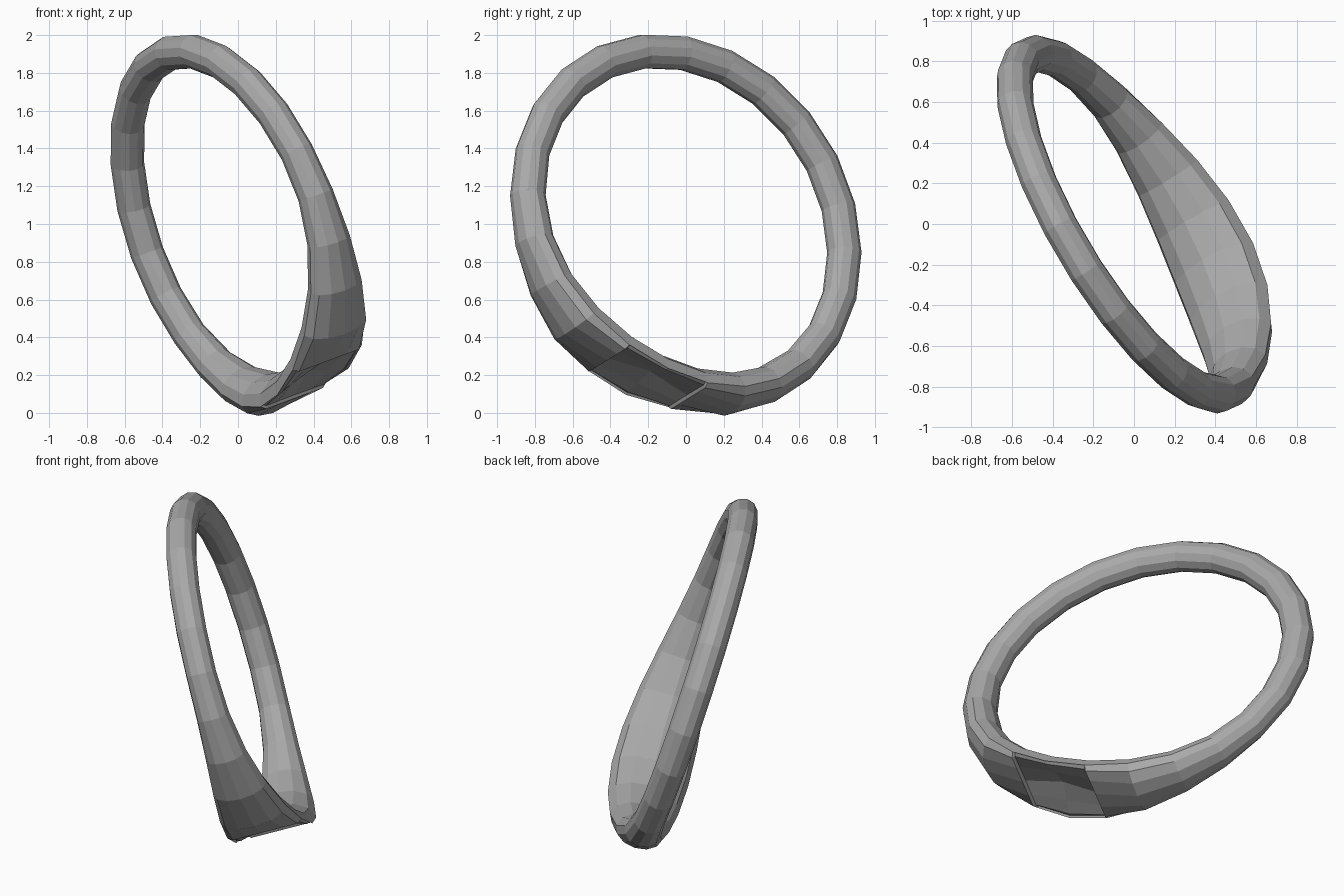
import bpy, bmesh
from math import sin, cos, pi, radians
from mathutils import Vector

cube = bpy.data.objects.get("Cube")
if cube:
    bpy.data.objects.remove(cube, do_unlink=True)

SEGMENTS, SIDES = 24, 12
RADIUS, THICK = 0.962, 0.092

# Tilted frame of the ring: axis, direction to the signet, tangent there
center = Vector((-0.035, 0, 1.0))
axis = Vector((0.817, 0.49, 0.302)).normalized()
to_signet = Vector((0.42, -0.2, -0.81))
to_signet = (to_signet - axis * to_signet.dot(axis)).normalized()
tangent = axis.cross(to_signet)


def flare(angle):
    """Zero at the slim back of the band, one at the signet."""
    return max(0, cos(angle + radians(4))) ** 2.5


def radial(angle):
    return to_signet * cos(angle) + tangent * sin(angle)


# Band: flared oval sections swept around the circle, thicker inside the signet
bm = bmesh.new()
rings = []
for i in range(SEGMENTS):
    angle = 2 * pi * i / SEGMENTS
    swell = flare(angle)
    near_signet = i in (0, 1, SEGMENTS - 1)
    ring = []
    for j in range(SIDES):
        phi = 2 * pi * j / SIDES
        rise = THICK * sin(phi)
        if rise < 0:
            rise *= 1 + 0.5 * swell
        if near_signet:
            rise = min(rise, 0.02)      # flattened top of the signet
        point = center + radial(angle) * (RADIUS + rise)
        ring.append(bm.verts.new(point + axis * (0.088 + 0.143 * swell) * cos(phi)))
    rings.append(ring)

signet_faces = []
for i in range(SEGMENTS):
    a, b = rings[i], rings[(i + 1) % SEGMENTS]
    for j in range(SIDES):
        k = (j + 1) % SIDES
        face = bm.faces.new((a[j], b[j], b[k], a[k]))
        if i in (0, SEGMENTS - 1) and j < SIDES // 2:
            signet_faces.append(face)
bmesh.ops.recalc_face_normals(bm, faces=bm.faces[:])

# Signet recess: thin rim and a floor that sinks towards the middle
bmesh.ops.inset_region(bm, faces=signet_faces, thickness=0.012, use_even_offset=True)
for v in {v for f in signet_faces for v in f.verts}:
    offset = v.co - center
    across = abs(offset.dot(axis)) / 0.23
    along = abs(offset.dot(tangent)) / 0.25
    v.co -= to_signet * (0.015 + 0.07 * max(0, 1 - across) * max(0, 1 - along))

mesh = bpy.data.meshes.new("signet_ring")
bm.to_mesh(mesh)
bm.free()
ring_object = bpy.data.objects.new("signet_ring", mesh)
bpy.context.collection.objects.link(ring_object)

# Plain grey metal
grey = bpy.data.materials.new("grey_metal")
grey.use_nodes = True
grey.diffuse_color = (0.4, 0.4, 0.4, 1)
grey.node_tree.nodes["Principled BSDF"].inputs["Base Color"].default_value = (0.4, 0.4, 0.4, 1)
mesh.materials.append(grey)
